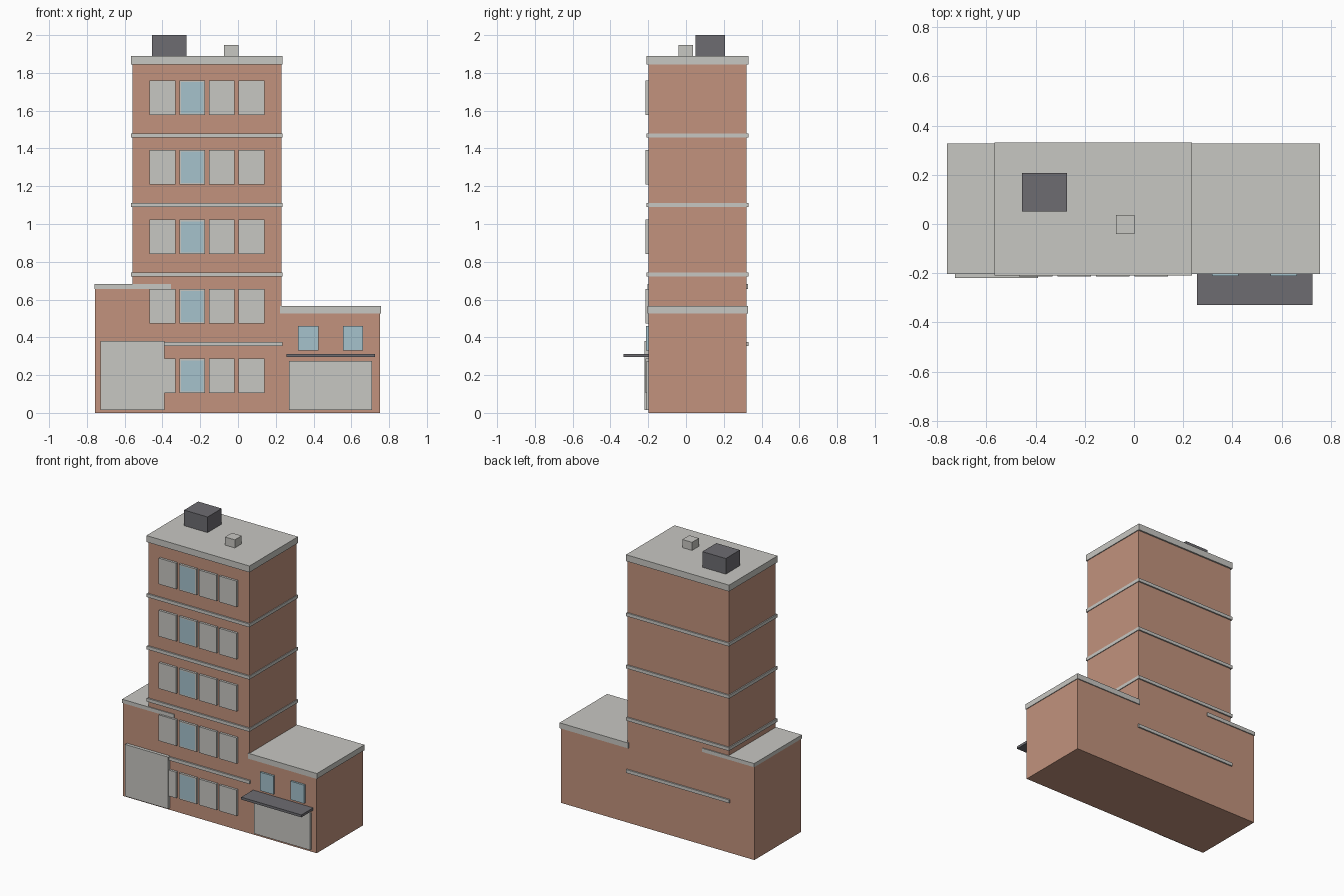
import bpy, bmesh

if "Cube" in bpy.data.objects:
    bpy.data.objects.remove(bpy.data.objects["Cube"])


def material(name, rgb):
    m = bpy.data.materials.new(name)
    m.diffuse_color = (*rgb, 1)
    m.use_nodes = True
    m.node_tree.nodes["Principled BSDF"].inputs["Base Color"].default_value = m.diffuse_color
    return m


BRICK = material("brick", (0.54, 0.29, 0.205))
STONE = material("pale_stone", (0.575, 0.57, 0.54))
DARK = material("dark_metal", (0.153, 0.15, 0.165))
GLASS = material("glass", (0.38, 0.54, 0.605))


def finish(bm, name, *mats):
    bmesh.ops.recalc_face_normals(bm, faces=bm.faces)
    mesh = bpy.data.meshes.new(name)
    bm.to_mesh(mesh)
    bm.free()
    for m in mats:
        mesh.materials.append(m)
    ob = bpy.data.objects.new(name, mesh)
    bpy.context.collection.objects.link(ob)
    return ob


def box(name, mat, x, y, z, pane=False):
    """Box from (min, max) ranges; pane insets a glass face on the front."""
    bm = bmesh.new()
    bmesh.ops.create_cube(bm, size=1)
    for v in bm.verts:
        for i, (lo, hi) in enumerate((x, y, z)):
            v.co[i] = lo if v.co[i] < 0 else hi
    if pane:
        front = min(bm.faces, key=lambda f: f.calc_center_median().y)
        bmesh.ops.inset_region(bm, faces=[front], thickness=0.012)
        front.material_index = 1
    return finish(bm, name, mat, GLASS)


WALL_F, WALL_B = -0.198, 0.32

# Brick walls: stepped silhouette of tower and two wings, extruded in depth
profile = [(-0.757, 0), (0.752, 0), (0.752, 0.53), (0.23, 0.53),
           (0.23, 1.846), (-0.558, 1.846), (-0.558, 0.66), (-0.757, 0.66)]
bm = bmesh.new()
face = bm.faces.new([bm.verts.new((x, WALL_F, z)) for x, z in profile])
ext = bmesh.ops.extrude_face_region(bm, geom=[face])
bmesh.ops.translate(bm, vec=(0, WALL_B - WALL_F, 0),
                    verts=[v for v in ext["geom"] if isinstance(v, bmesh.types.BMVert)])
finish(bm, "brick_walls", BRICK)

# Roof slabs
box("tower_roof", STONE, (-0.567, 0.236), (-0.21, 0.331), (1.845, 1.89))
box("left_wing_roof", STONE, (-0.76, -0.355), (-0.204, 0.327), (0.657, 0.683))
box("right_wing_roof", STONE, (0.222, 0.757), (-0.204, 0.327), (0.527, 0.565))

# Floor bands and rows of framed windows
FLOOR = 0.368
for floor in range(5):
    if floor < 4:
        z = 0.353 + FLOOR * floor
        box("floor_band", STONE, (-0.566, 0.235), (-0.209, 0.33), (z, z + 0.023))
    z = 0.104 + FLOOR * floor
    for col in range(4):
        x = -0.468 + 0.157 * col
        box("tower_window", STONE, (x, x + 0.136), (-0.214, WALL_F + 0.01),
            (z, z + 0.183), pane=(col == 1))

# Ground floor: garage door, shop front, awning and small windows
box("garage_door", STONE, (-0.727, -0.39), (-0.22, WALL_F + 0.01), (0.015, 0.38))
box("shop_front", STONE, (0.27, 0.71), (-0.21, WALL_F + 0.01), (0.015, 0.274))
box("awning", DARK, (0.256, 0.725), (-0.33, WALL_F + 0.01), (0.296, 0.313))
for x in (0.318, 0.556):
    box("wing_window", GLASS, (x, x + 0.107), (-0.212, WALL_F + 0.01), (0.331, 0.461))

# Rooftop equipment
box("roof_plant_room", DARK, (-0.455, -0.272), (0.05, 0.207), (1.88, 2.0))
box("roof_vent", STONE, (-0.073, 0.003), (-0.04, 0.037), (1.88, 1.947))
